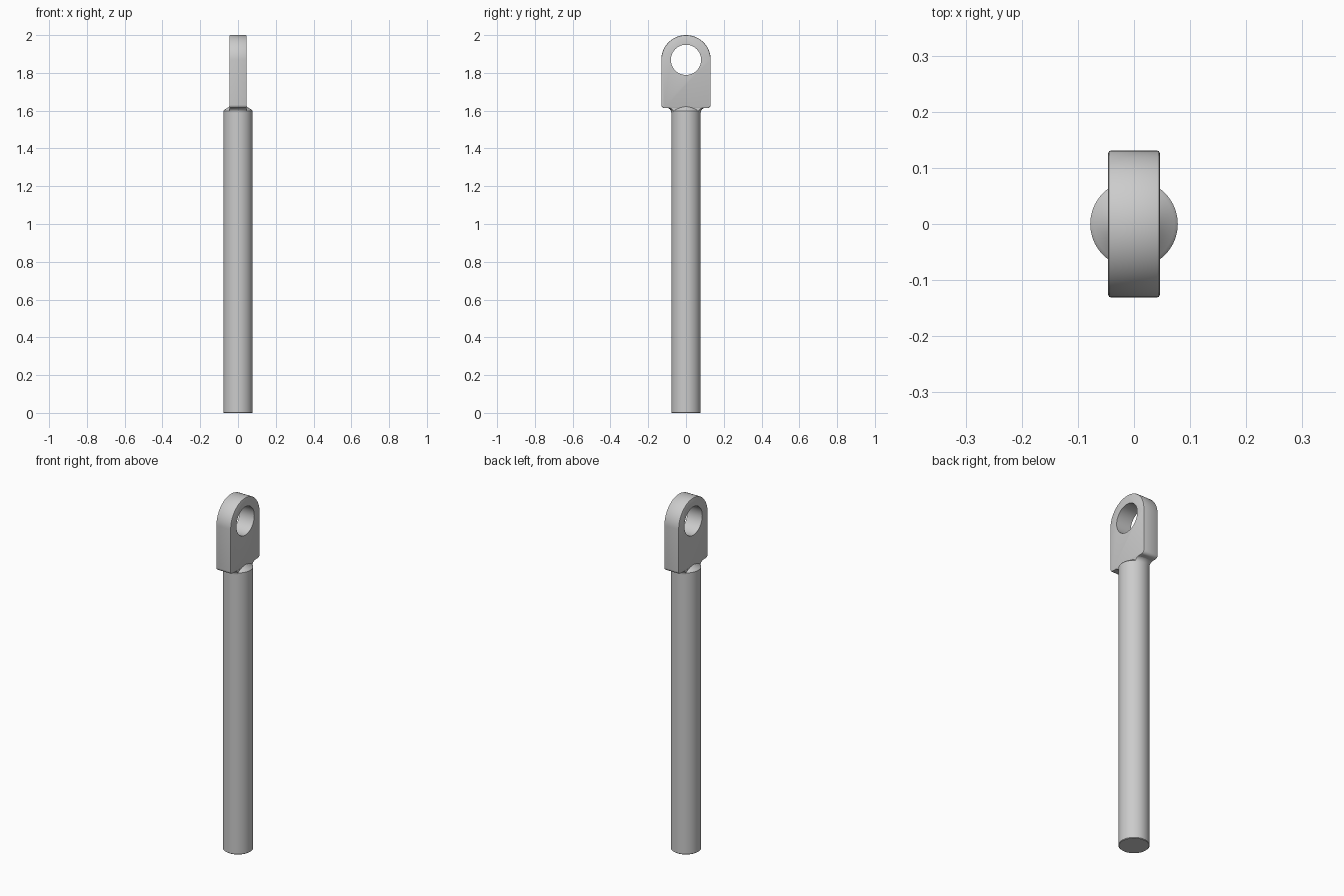
import bpy, bmesh
from math import cos, sin, pi, radians
from mathutils import Matrix

cube = bpy.data.objects.get("Cube")
if cube:
    bpy.data.objects.remove(cube, do_unlink=True)

ROD_R = 0.078       # rod radius
EYE_W = 0.131       # half width of the eye plate
EYE_T = 0.046       # half thickness of the eye plate
EYE_Z = 2 - EYE_W   # centre of the eye
BASE_Z = 1.613      # underside of the eye plate
HOLE_R = 0.08
SIDES = 64

steel = bpy.data.materials.new("steel grey")
steel.use_nodes = True
GREY = (0.6, 0.6, 0.6, 1)
steel.diffuse_color = GREY
steel.node_tree.nodes["Principled BSDF"].inputs["Base Color"].default_value = GREY


def add_object(name, bm):
    bmesh.ops.recalc_face_normals(bm, faces=bm.faces)
    mesh = bpy.data.meshes.new(name)
    bm.to_mesh(mesh)
    bm.free()
    mesh.materials.append(steel)
    obj = bpy.data.objects.new(name, mesh)
    bpy.context.collection.objects.link(obj)
    return obj


def smooth(obj):
    bpy.ops.object.select_all(action='DESELECT')
    obj.select_set(True)
    bpy.context.view_layer.objects.active = obj
    bpy.ops.object.shade_smooth_by_angle(angle=radians(35))


def arc(cy, cz, r, start, end, steps):
    angles = [radians(start + (end - start) * i / steps) for i in range(steps + 1)]
    return [(cy + r * cos(a), cz + r * sin(a)) for a in angles]


def lathe(profile):
    """Closed solid of revolution from (radius, height) points."""
    bm = bmesh.new()
    rings = [[bm.verts.new((r * cos(2 * pi * i / SIDES), r * sin(2 * pi * i / SIDES), z))
              for i in range(SIDES)] for r, z in profile]
    for low, high in zip(rings, rings[1:]):
        for i in range(SIDES):
            j = (i + 1) % SIDES
            bm.faces.new((low[i], low[j], high[j], high[i]))
    bm.faces.new(rings[0][::-1])
    bm.faces.new(rings[-1])
    return bm


# Rod with a small bottom edge and a tapered shoulder
rod = add_object("rod", lathe([(ROD_R - 0.003, 0), (ROD_R, 0.003), (ROD_R, 1.598),
                               (0.072, 1.605), (0.047, 1.62), (0.04, 1.632)]))
smooth(rod)

# Concave neck flaring from the rod to the plate, trimmed to the plate thickness
FILLET = 0.026
bm = lathe(arc(ROD_R + FILLET, BASE_Z + 0.002 - FILLET, FILLET, 180, 90, 8))
for side in (-1, 1):
    cut = bmesh.ops.bisect_plane(bm, geom=bm.verts[:] + bm.edges[:] + bm.faces[:],
                                 plane_co=(side * (EYE_T - 0.001), 0, 0),
                                 plane_no=(side, 0, 0), clear_outer=True)
    rim = [e for e in cut["geom_cut"] if isinstance(e, bmesh.types.BMEdge)]
    bmesh.ops.holes_fill(bm, edges=rim, sides=0)
smooth(add_object("neck_fillet", bm))

# Eye plate: round top, small rounded lower corners
CORNER = 0.018
outline = arc(0, EYE_Z, EYE_W, 0, 180, 48)
outline += arc(CORNER - EYE_W, BASE_Z + CORNER, CORNER, 180, 270, 6)
outline += arc(EYE_W - CORNER, BASE_Z + CORNER, CORNER, 270, 360, 6)
bm = bmesh.new()
face = bm.faces.new([bm.verts.new((-EYE_T, y, z)) for y, z in outline])
extruded = bmesh.ops.extrude_face_region(bm, geom=[face])["geom"]
bmesh.ops.translate(bm, vec=(2 * EYE_T, 0, 0),
                    verts=[v for v in extruded if isinstance(v, bmesh.types.BMVert)])
eye = add_object("eye_plate", bm)

# Pin hole through the plate
bm = bmesh.new()
bmesh.ops.create_cone(bm, cap_ends=True, segments=SIDES, radius1=HOLE_R, radius2=HOLE_R,
                      depth=0.3, matrix=Matrix.Translation((0, 0, EYE_Z))
                      @ Matrix.Rotation(pi / 2, 4, 'Y'))
cutter = add_object("hole_cutter", bm)
cutter.hide_render = True

bevel = eye.modifiers.new("edge rounding", 'BEVEL')
bevel.width = 0.005
bevel.segments = 2
bevel.limit_method = 'ANGLE'
bevel.angle_limit = radians(50)
hole = eye.modifiers.new("pin hole", 'BOOLEAN')
hole.operation = 'DIFFERENCE'
hole.solver = 'EXACT'
hole.object = cutter
bpy.context.view_layer.objects.active = eye
for name in [m.name for m in eye.modifiers]:
    bpy.ops.object.modifier_apply(modifier=name)
bpy.data.objects.remove(cutter, do_unlink=True)
smooth(eye)
